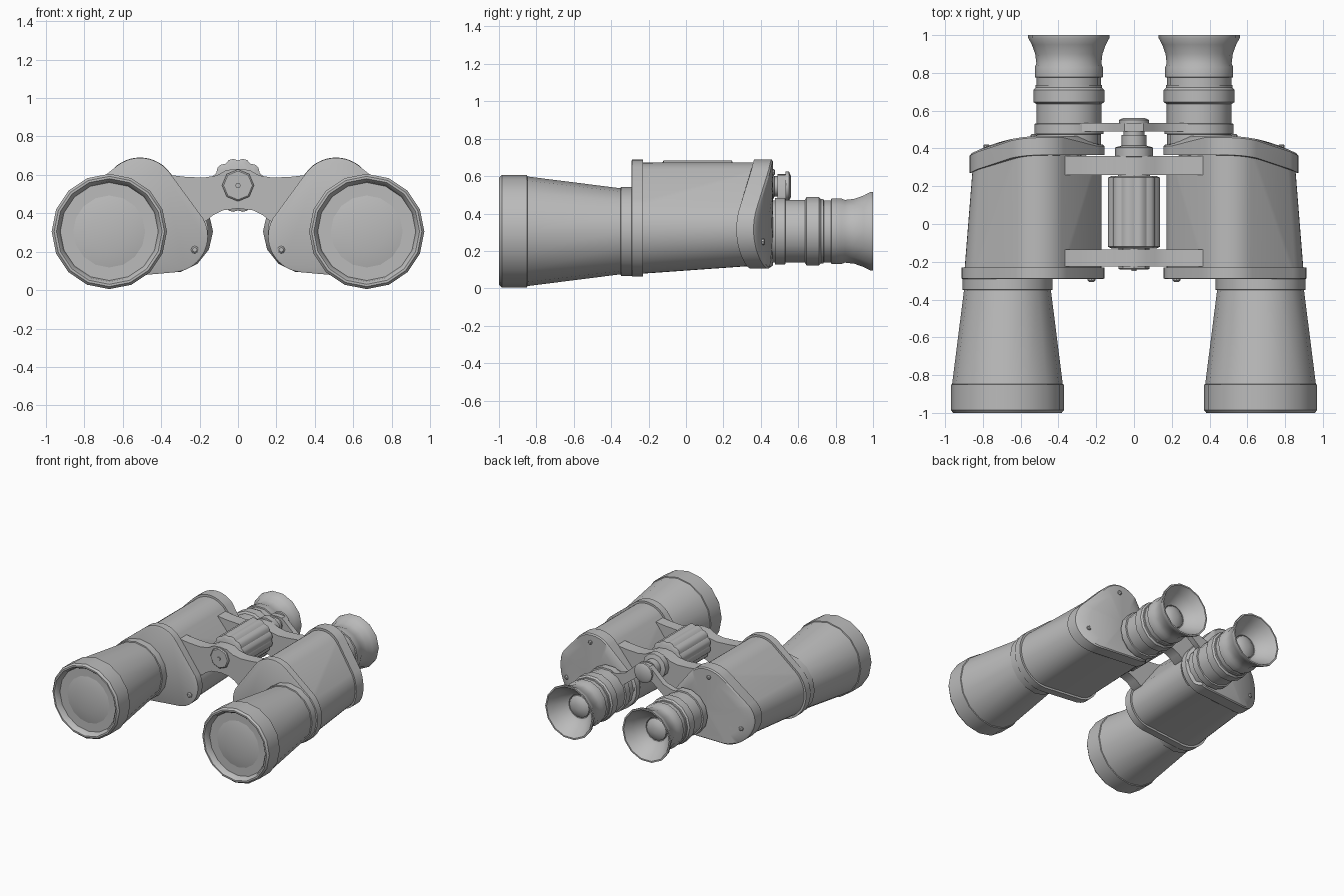
import bpy, bmesh, math

if "Cube" in bpy.data.objects:
    bpy.data.objects.remove(bpy.data.objects["Cube"])

grey = bpy.data.materials.new("plain_grey")
grey.diffuse_color = (0.5, 0.5, 0.5, 1)
grey.use_nodes = True
grey.node_tree.nodes["Principled BSDF"].inputs["Base Color"].default_value = grey.diffuse_color


def loft(name, rings, mirror=False, angle=35, closed=False):
    """Skin a list of equal-length point rings and cap both ends."""
    bm = bmesh.new()
    vs = [[bm.verts.new(p) for p in ring] for ring in rings]
    n = len(rings[0])
    for a, b in zip(vs, vs[1:]):
        for i in range(n):
            j = (i + 1) % n
            bm.faces.new((a[i], a[j], b[j], b[i]))
    bm.faces.new(vs[0])
    bm.faces.new(vs[-1][::-1])
    bmesh.ops.recalc_face_normals(bm, faces=bm.faces)
    me = bpy.data.meshes.new(name)
    bm.to_mesh(me)
    bm.free()
    me.materials.append(grey)
    ob = bpy.data.objects.new(name, me)
    bpy.context.collection.objects.link(ob)
    bpy.ops.object.select_all(action='DESELECT')
    ob.select_set(True)
    bpy.context.view_layer.objects.active = ob
    bpy.ops.object.shade_smooth_by_angle(angle=math.radians(angle))
    if mirror:
        ob.modifiers.new("Mirror", 'MIRROR').use_axis = (True, False, False)
    return ob


def lathe(name, profile, cx, cz, n=16, mirror=False, flute=0.0):
    """Turn a (y, radius) profile around an axis parallel to y."""
    rings = []
    for y, r in profile:
        ring = []
        for i in range(n):
            t = 2 * math.pi * i / n
            q = r - flute * (i % 3 == 0)
            ring.append((cx + q * math.cos(t), y, cz + q * math.sin(t)))
        rings.append(ring)
    return loft(name, rings, mirror)


def outline(circles, grow=0.0, n=48):
    """Points around a taut band wrapped over circles (x, z, r)."""
    pts = []
    for i in range(n):
        t = 2 * math.pi * i / n
        c, s = math.cos(t), math.sin(t)
        x, z, r = max(circles, key=lambda k: k[0] * c + k[1] * s + k[2])
        pts.append((x + (r + grow) * c, z + (r + grow) * s))
    return pts


def prism(name, half, y0, y1):
    """Extrude a left-right symmetric x-z outline along y."""
    pts = half + [(-x, z) for x, z in reversed(half) if x > 0]
    return loft(name, [[(x, y, z) for x, z in pts] for y in (y0, y1)], angle=30)


def back_y(x):
    """Curved rear of the prism housing, with a step at the inner edge."""
    step = 0.045 * min(1, max(0, (0.27 - x) / 0.03))
    return 0.465 - 0.7 * max(0, x - 0.5) ** 2 - step


OX, OZ = 0.67, 0.305      # objective axis
EX, EZ = 0.345, 0.305     # eyepiece axis
HZ = 0.545                # hinge axis height

# Objective barrels with recessed lens
lathe("objective_barrel", [
    (-0.955, 0.255), (-0.985, 0.262), (-1.0, 0.275), (-1.0, 0.287), (-0.985, 0.3),
    (-0.85, 0.3), (-0.848, 0.293), (-0.35, 0.23), (-0.348, 0.238),
    (-0.29, 0.238), (-0.28, 0.2)], OX, OZ, 16, True)
lathe("objective_lens", [
    (-0.972, 0.03), (-0.968, 0.1), (-0.957, 0.18), (-0.935, 0.26), (-0.92, 0.26)],
    OX, OZ, 16, True)

# Prism housings: front plate, main body, rear cap
front = [(0.67, 0.305, 0.235), (0.345, 0.28, 0.18), (0.51, 0.495, 0.185)]
rear = [(0.66, 0.315, 0.2), (0.345, 0.305, 0.18), (0.51, 0.495, 0.185)]
loft("housing_front_plate", [[(x, y, z) for x, z in outline(front, g)]
                             for y, g in ((-0.292, 0.0), (-0.288, 0.008), (-0.23, 0.008))], True)
loft("housing_body", [[(x, -0.24, z) for x, z in outline(front, -0.008)],
                      [(x, back_y(x) - 0.08, z) for x, z in outline(rear, -0.006)]], True)
cap = outline(rear, 0.01)
cap_rings = [[(x, back_y(max(x, 0.3)) - 0.1, z) for x, z in cap]]
for k in (1.0, 0.97, 0.75, 0.5, 0.25, 0.05):
    ring = [(0.5 + (x - 0.5) * k, 0.36 + (z - 0.36) * k) for x, z in cap]
    cap_rings.append([(x, back_y(x) - (0.008 if k == 1 else 0), z) for x, z in ring])
loft("housing_rear_cap", cap_rings, True)

# Housing screws
lathe("front_screw", [(-0.28, 0.02), (-0.3, 0.02), (-0.308, 0.012)], 0.225, 0.21, 8, True)
for x, z in ((0.78, 0.25), (0.53, 0.62)):
    y = back_y(x)
    lathe("rear_screw", [(y - 0.03, 0.017), (y + 0.006, 0.017), (y + 0.012, 0.01)],
          x, z, 8, True)

# Eyepieces with flared cup
lathe("eyepiece", [
    (0.38, 0.17), (0.475, 0.17), (0.477, 0.183), (0.53, 0.183), (0.532, 0.172),
    (0.635, 0.172), (0.645, 0.188), (0.71, 0.188), (0.722, 0.176), (0.735, 0.176),
    (0.737, 0.17), (0.775, 0.17), (0.777, 0.18), (0.83, 0.18), (0.85, 0.172),
    (0.9, 0.178), (0.95, 0.196), (0.985, 0.215), (1.0, 0.215), (1.0, 0.203),
    (0.94, 0.165), (0.88, 0.115), (0.87, 0.095), (0.84, 0.09)], EX, EZ, 14, True)
lathe("eyepiece_lens", [
    (0.83, 0.092), (0.872, 0.088), (0.89, 0.06), (0.897, 0.02)], EX, EZ, 14, True)

# Hinge bridges joining the housings
bridge = [(0, 0.63), (0.06, 0.625), (0.11, 0.597), (0.18, 0.585), (0.28, 0.59), (0.365, 0.6),
          (0.365, 0.4), (0.2, 0.35), (0.165, 0.36), (0.13, 0.39), (0.08, 0.415), (0, 0.425)]
prism("front_bridge", bridge, -0.225, -0.135)
prism("rear_bridge", bridge, 0.26, 0.36)

# Hinge axle, fluted focus drum and rear spindle
lathe("front_hinge_cap", [(-0.13, 0.083), (-0.235, 0.083), (-0.242, 0.075)], 0, HZ, 8)
lathe("front_hinge_pin", [(-0.23, 0.014), (-0.25, 0.014)], 0, HZ, 8)
lathe("focus_drum", [
    (-0.13, 0.12), (-0.12, 0.14), (0.245, 0.14), (0.255, 0.12)], 0, HZ, 36, flute=0.01)
lathe("rear_spindle", [
    (0.25, 0.085), (0.355, 0.085), (0.357, 0.1), (0.405, 0.1), (0.415, 0.065),
    (0.47, 0.065), (0.472, 0.055), (0.53, 0.055), (0.532, 0.08), (0.55, 0.08),
    (0.562, 0.055)], 0, HZ, 12)

# Focus arm linking the eyepieces
prism("focus_arm", [
    (0, 0.61), (0.05, 0.605), (0.1, 0.56), (0.17, 0.495), (0.25, 0.47), (0.3, 0.47),
    (0.25, 0.38), (0.19, 0.39), (0.14, 0.43), (0.07, 0.485), (0, 0.49)], 0.49, 0.535)
